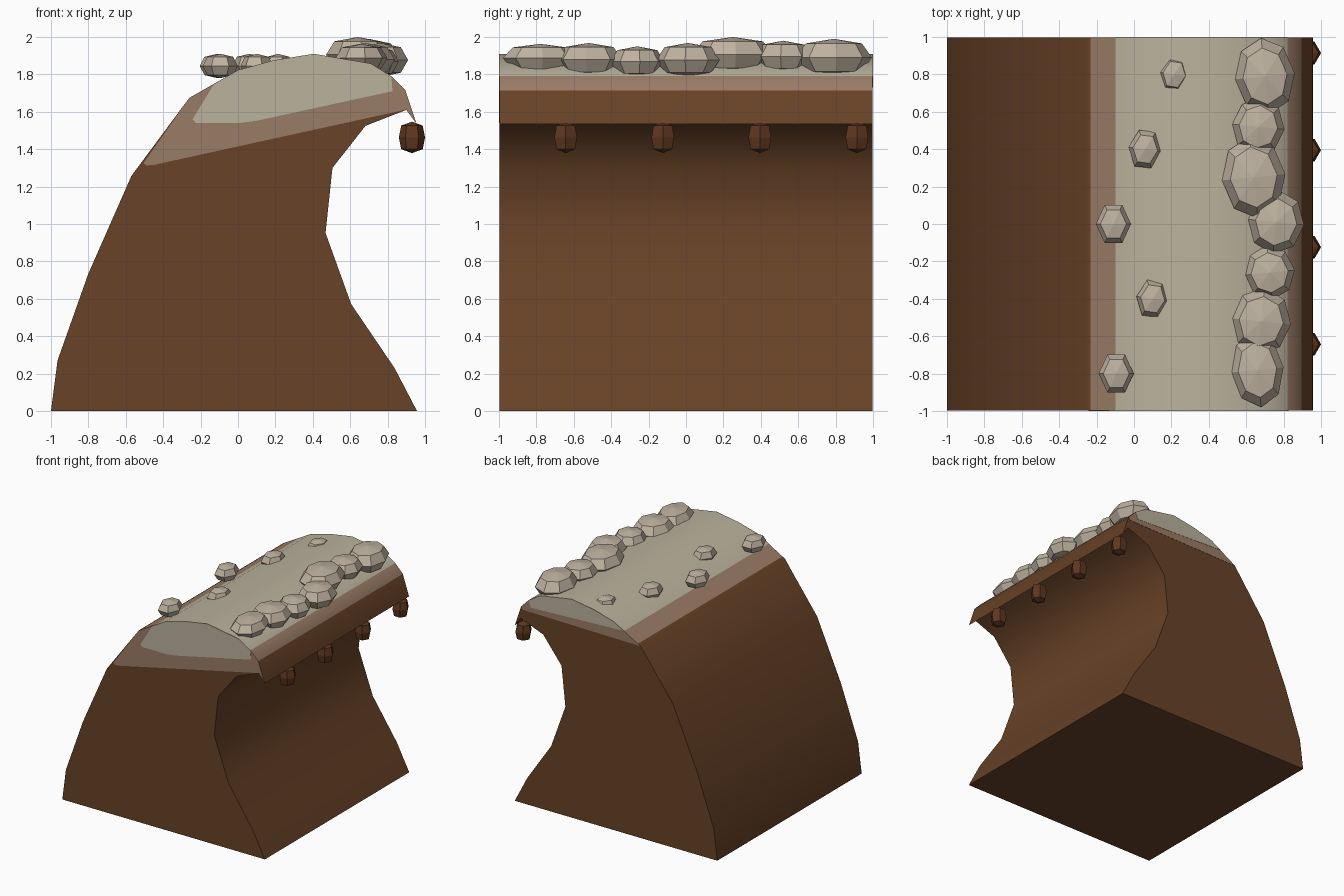
import bpy, bmesh, math
from mathutils import Matrix

if "Cube" in bpy.data.objects:
    bpy.data.objects.remove(bpy.data.objects["Cube"])


def srgb(r, g, b):
    def lin(c):
        c /= 255
        return c / 12.92 if c <= 0.04045 else ((c + 0.055) / 1.055) ** 2.4
    return (lin(r), lin(g), lin(b), 1)


def material(name, rgb):
    m = bpy.data.materials.new(name)
    m.diffuse_color = srgb(*rgb)
    m.use_nodes = True
    m.node_tree.nodes["Principled BSDF"].inputs["Base Color"].default_value = m.diffuse_color
    return m


EARTH = material("brown earth", (104, 66, 39))
CLAY = material("pale clay", (154, 124, 102))
SAND = material("beige sand", (186, 178, 157))
STONE = material("grey stone", (190, 178, 160))
CLOD = material("dark clod", (94, 55, 31))


def make_object(name, bm, mats):
    bmesh.ops.recalc_face_normals(bm, faces=bm.faces[:])
    me = bpy.data.meshes.new(name)
    bm.to_mesh(me)
    bm.free()
    for m in mats:
        me.materials.append(m)
    ob = bpy.data.objects.new(name, me)
    bpy.context.collection.objects.link(ob)
    return ob


def prism(name, pts, y0, y1, mats, rule=None):
    """Extrude an x-z outline from y0 to y1."""
    bm = bmesh.new()
    a = [bm.verts.new((x, y0, z)) for x, z in pts]
    b = [bm.verts.new((x, y1, z)) for x, z in pts]
    bm.faces.new(a)
    bm.faces.new(b[::-1])
    n = len(pts)
    for i in range(n):
        j = (i + 1) % n
        f = bm.faces.new((a[i], b[i], b[j], a[j]))
        if rule:
            f.material_index = rule(f.calc_center_median())
    return make_object(name, bm, mats)


def stone(name, loc, size, segs, turn, mat, ring=0.74, ring_z=0.75):
    """Faceted pebble: two poles and three rings."""
    bm = bmesh.new()
    rings = [[bm.verts.new((r * math.cos(2 * math.pi * i / segs),
                            r * math.sin(2 * math.pi * i / segs), z))
              for i in range(segs)]
             for r, z in ((ring, -ring_z), (1, 0), (ring, ring_z))]
    low, top = bm.verts.new((0, 0, -1)), bm.verts.new((0, 0, 1))
    for i in range(segs):
        j = (i + 1) % segs
        bm.faces.new((low, rings[0][j], rings[0][i]))
        bm.faces.new((top, rings[2][i], rings[2][j]))
        for p, q in zip(rings, rings[1:]):
            bm.faces.new((p[i], p[j], q[j], q[i]))
    bm.transform(Matrix.Translation(loc) @ Matrix.Rotation(turn, 4, 'Z')
                 @ Matrix.Diagonal((*size, 1)))
    return make_object(name, bm, [mat])


# Overhanging bank: side profile extruded along y
back = [(-1, 0), (-0.965, 0.27), (-0.80, 0.735), (-0.57, 1.257)]
crest = [(-0.26, 1.675), (-0.233, 1.69), (-0.10, 1.766), (0.0, 1.823),
         (0.19, 1.875), (0.405, 1.91), (0.71, 1.858), (0.82, 1.79),
         (0.895, 1.715)]
hollow = [(0.955, 1.535), (0.90, 1.61), (0.682, 1.525), (0.505, 1.30),
          (0.468, 0.952), (0.605, 0.572), (0.837, 0.23), (0.957, 0)]


def band(c):
    if c.z < 1.68 or c.x < -0.234 or c.x > 0.9:
        return 0
    return 2 if -0.1 < c.x < 0.82 else 1


bank = prism("bank", back + crest + hollow, -0.996, 0.996,
             [EARTH, CLAY, SAND], band)
bpy.context.view_layer.objects.active = bank
bank.select_set(True)
bpy.ops.object.shade_smooth_by_angle(angle=math.radians(40))

# Thin layers on the two cut ends
sand_top = crest[2:8]
prism("front_clay_layer", [(-0.505, 1.325), (-0.49, 1.313), (-0.45, 1.316),
      (0.90, 1.612), (0.95, 1.542)] + crest[::-1], -0.998, -0.99, [CLAY])
prism("front_sand_layer", [(-0.243, 1.56), (-0.225, 1.54), (0.01, 1.54),
      (0.10, 1.552), (0.826, 1.71)] + sand_top[::-1] + [(-0.13, 1.745)],
      -1.0, -0.992, [SAND])
prism("back_clay_layer", [(0.88, 1.69)] + crest[::-1], 0.99, 0.998, [CLAY])
prism("back_sand_layer", [(-0.06, 1.765), (0.80, 1.73)] + sand_top[::-1],
      0.992, 1.0, [SAND])

# Row of large stones on the brink: x, y, radius x, radius y, bottom, top
for k, (x, y, rx, ry, lo, hi) in enumerate([
        (0.70, 0.79, 0.16, 0.205, 1.79, 1.99),
        (0.665, 0.52, 0.14, 0.155, 1.81, 1.98),
        (0.64, 0.25, 0.17, 0.22, 1.81, 2.00),
        (0.76, 0.01, 0.15, 0.17, 1.786, 1.968),
        (0.725, -0.26, 0.135, 0.145, 1.785, 1.95),
        (0.68, -0.52, 0.16, 0.18, 1.79, 1.968),
        (0.66, -0.78, 0.14, 0.20, 1.81, 1.963)]):
    stone(f"brink_stone_{k + 1}", (x, y, (lo + hi) / 2),
          (rx, ry, (hi - lo) / 2), 8, 0.1 * (-1) ** k, STONE)

# Small scattered stones
for k, (x, y, r, turn) in enumerate([
        (0.215, 0.80, 0.082, -0.15), (0.06, 0.40, 0.09, -0.12),
        (-0.11, 0.0, 0.094, 0), (0.10, -0.40, 0.088, -0.15),
        (-0.095, -0.80, 0.094, 0)]):
    stone(f"small_stone_{k + 1}", (x, y, 1.845), (r, r * 1.25, 0.065),
          6, turn, STONE)

# Clods hanging below the lip
for k in range(4):
    stone(f"hanging_clod_{k + 1}", (0.93, -0.643 + 0.519 * k, 1.463),
          (0.07, 0.07, 0.084), 6, 0, CLOD, 0.82, 0.75)
